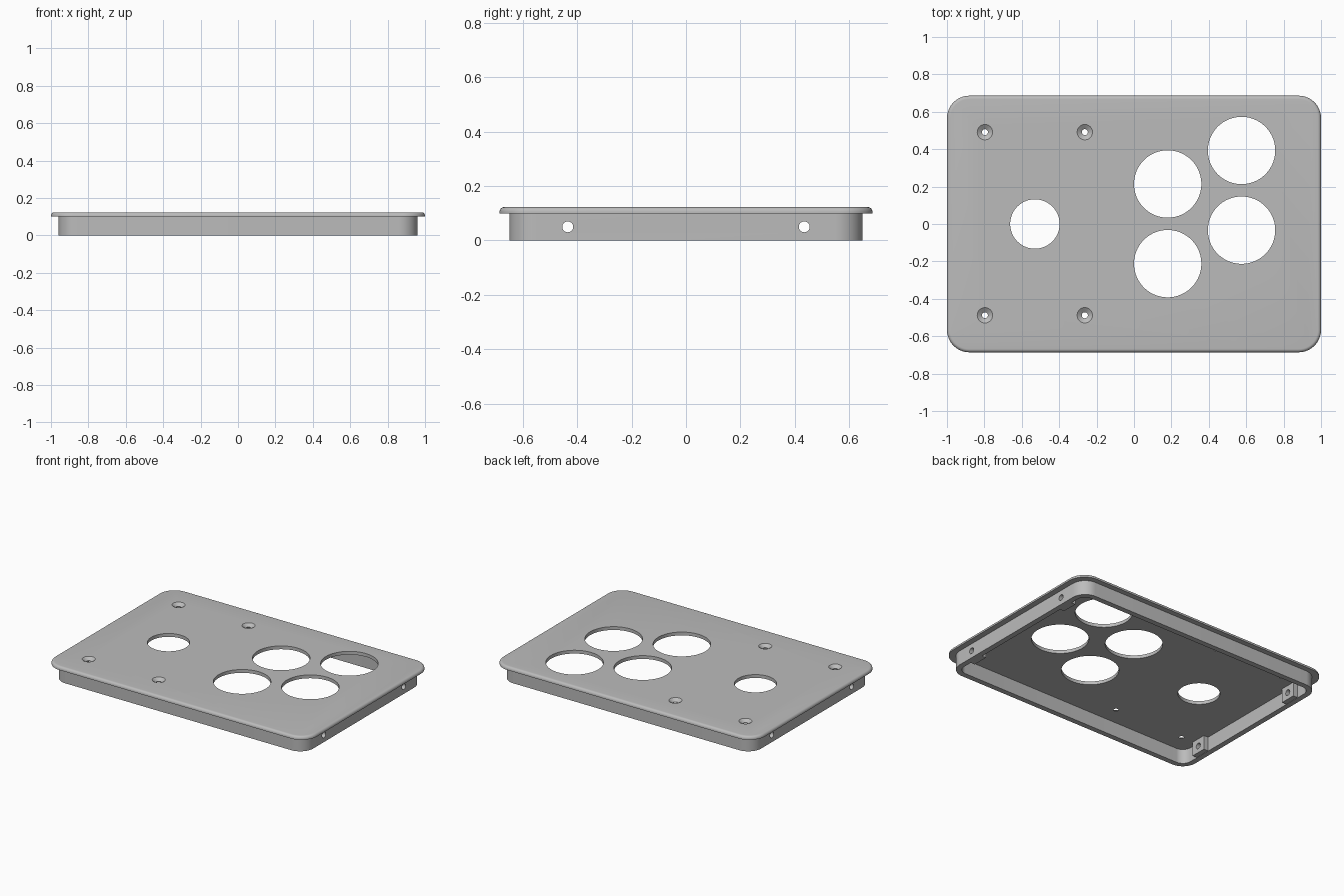
import bpy, bmesh, math
from mathutils import Matrix

cube = bpy.data.objects.get("Cube")
if cube:
    bpy.data.objects.remove(cube, do_unlink=True)

grey = bpy.data.materials.new("plain grey")
grey.use_nodes = True
grey.diffuse_color = (0.5, 0.5, 0.5, 1)
grey.node_tree.nodes["Principled BSDF"].inputs["Base Color"].default_value = (0.5, 0.5, 0.5, 1)

BASE_Z, TOP_Z = 0.10, 0.123
LUG_Y = 0.435


def make_object(name, bm):
    bmesh.ops.recalc_face_normals(bm, faces=bm.faces)
    mesh = bpy.data.meshes.new(name)
    bm.to_mesh(mesh)
    bm.free()
    mesh.materials.append(grey)
    obj = bpy.data.objects.new(name, mesh)
    bpy.context.collection.objects.link(obj)
    return obj


def rounded_ring(bm, hx, hy, r, z, steps=12):
    """Loop of vertices around a rounded rectangle."""
    verts = []
    for i, (sx, sy) in enumerate([(1, 1), (-1, 1), (-1, -1), (1, -1)]):
        for k in range(steps + 1):
            a = math.pi / 2 * (i + k / steps)
            verts.append(bm.verts.new((sx * (hx - r) + r * math.cos(a),
                                       sy * (hy - r) + r * math.sin(a), z)))
    return verts


def loft(name, sections, closed=False):
    """Skin rounded rectangles; closed joins last to first, otherwise cap the ends."""
    bm = bmesh.new()
    rings = [rounded_ring(bm, *s) for s in sections]
    pairs = list(zip(rings, rings[1:]))
    if closed:
        pairs.append((rings[-1], rings[0]))
    else:
        bm.faces.new(rings[0])
        bm.faces.new(rings[-1])
    for a, b in pairs:
        for i in range(len(a)):
            j = (i + 1) % len(a)
            bm.faces.new((a[i], a[j], b[j], b[i]))
    return make_object(name, bm)


def add_cone(bm, r1, r2, depth, matrix, segments=64):
    bmesh.ops.create_cone(bm, cap_ends=True, segments=segments,
                          radius1=r1, radius2=r2, depth=depth, matrix=matrix)


def cut(obj, bm):
    """Subtract the cutter mesh from the object."""
    cutter = make_object("cutter", bm)
    cutter.hide_render = True
    mod = obj.modifiers.new("holes", 'BOOLEAN')
    mod.operation, mod.solver, mod.object = 'DIFFERENCE', 'EXACT', cutter
    select(obj)
    bpy.ops.object.modifier_apply(modifier=mod.name)
    bpy.data.objects.remove(cutter, do_unlink=True)


def select(obj):
    bpy.ops.object.select_all(action='DESELECT')
    obj.select_set(True)
    bpy.context.view_layer.objects.active = obj


# Cover plate with a rounded upper edge
edge = 0.018
sections = [(1, 0.686, 0.12, BASE_Z)]
for k in range(7):
    a = math.pi / 2 * k / 6
    d = edge * (1 - math.cos(a))
    sections.append((1 - d, 0.686 - d, 0.12 - d, TOP_Z - edge + edge * math.sin(a)))
cover = loft("cover_plate", sections)

# Large round openings
bm = bmesh.new()
for x, y, r in [(0.18, 0.214, 0.18), (0.18, -0.212, 0.18),
                (0.575, 0.393, 0.18), (0.575, -0.033, 0.18), (-0.53, 0, 0.132)]:
    add_cone(bm, r, r, 0.2, Matrix.Translation((x, y, 0.11)), 96)
cut(cover, bm)

# Screw holes, then their countersinks
through, sinks = bmesh.new(), bmesh.new()
for x in (-0.797, -0.263):
    for y in (-0.488, 0.491):
        add_cone(through, 0.016, 0.016, 0.2, Matrix.Translation((x, y, 0.11)), 32)
        add_cone(sinks, 0.016, 0.044, 0.02, Matrix.Translation((x, y, TOP_Z - 0.008)), 48)
cut(cover, through)
cut(cover, sinks)

# Skirt wall below the plate
t = 0.037
skirt = loft("skirt_wall", [(0.96, 0.65, 0.10, 0), (0.96, 0.65, 0.10, BASE_Z),
                            (0.96 - t, 0.65 - t, 0.10 - t, BASE_Z),
                            (0.96 - t, 0.65 - t, 0.10 - t, 0)], closed=True)
parts = [cover, skirt]

# Fixing lugs inside both end walls
for side, sx in (("left", 1), ("right", -1)):
    for place, sy in (("front", -1), ("back", 1)):
        bm = bmesh.new()
        bmesh.ops.create_cube(bm, size=1, matrix=Matrix.Translation((sx * 0.907, sy * LUG_Y, 0.051))
                              @ Matrix.Diagonal((0.036, 0.11, 0.098, 1)))
        parts.append(make_object(f"{side}_{place}_lug", bm))

# Side screw holes through the end walls and lugs
for part in parts[1:]:
    bm = bmesh.new()
    for y in (-LUG_Y, LUG_Y):
        add_cone(bm, 0.02, 0.02, 2.2, Matrix.Translation((0, y, 0.05))
                 @ Matrix.Rotation(math.pi / 2, 4, 'Y'), 32)
    cut(part, bm)

for part in parts:
    select(part)
    bpy.ops.object.shade_smooth_by_angle(angle=math.radians(30))
